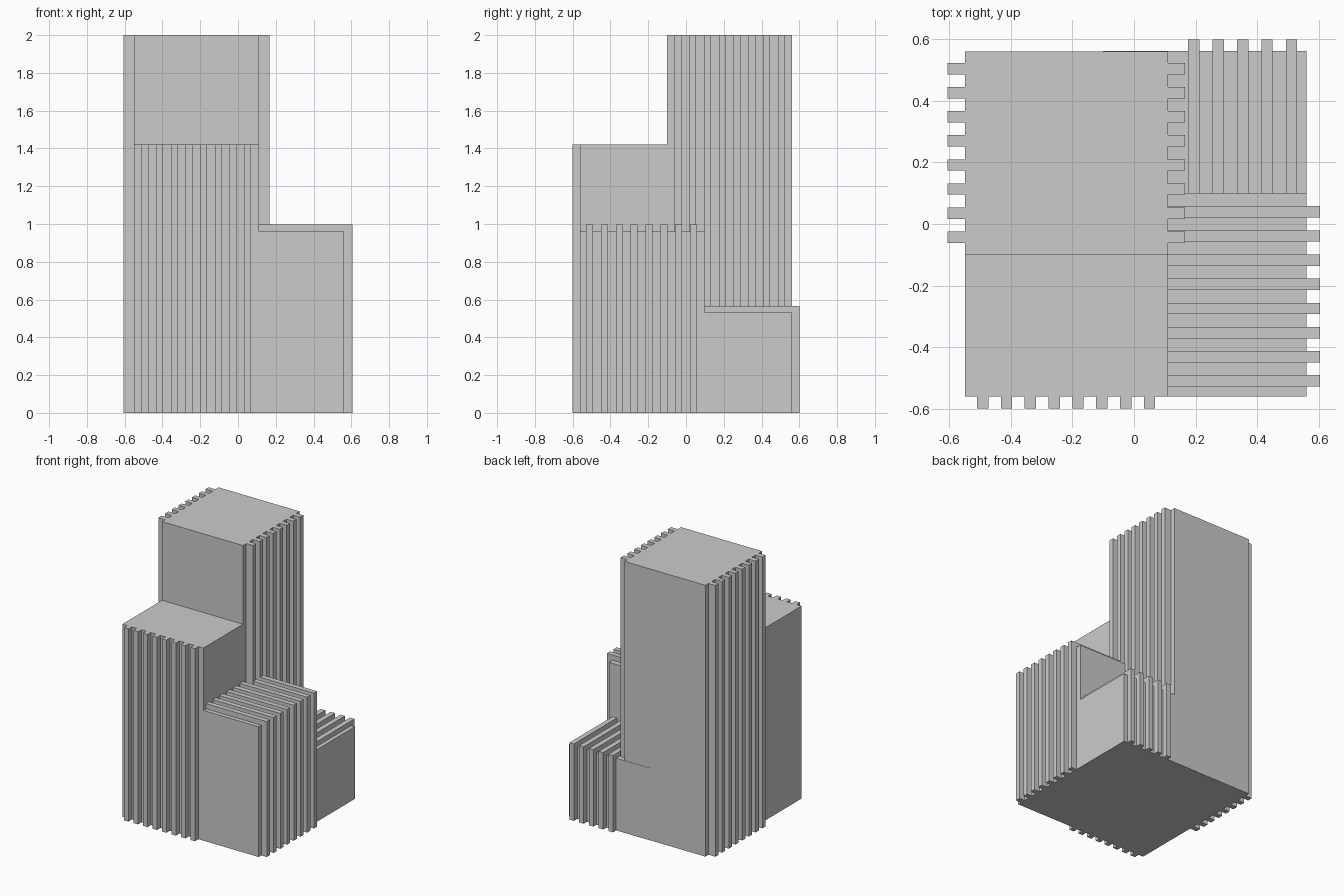
import bpy, bmesh
from mathutils import Vector

if "Cube" in bpy.data.objects:
    bpy.data.objects.remove(bpy.data.objects["Cube"])


def boxes(name, items):
    """One object made of boxes given as (x0, x1, y0, y1, z0, z1)."""
    bm = bmesh.new()
    for x0, x1, y0, y1, z0, z1 in items:
        verts = bmesh.ops.create_cube(bm, size=1)["verts"]
        lo, hi = Vector((x0, y0, z0)), Vector((x1, y1, z1))
        for v in verts:
            v.co = Vector(lo[i] + (v.co[i] + 0.5) * (hi[i] - lo[i]) for i in range(3))
    me = bpy.data.meshes.new(name)
    bm.to_mesh(me)
    bm.free()
    ob = bpy.data.objects.new(name, me)
    bpy.context.collection.objects.link(ob)
    return ob


def ribs(first, count, pitch=0.0783, width=0.037):
    """Start and end of each evenly spaced rib."""
    return [(first + i * pitch - width / 2, first + i * pitch + width / 2)
            for i in range(count)]


# Four square-plan volumes stepping down around the centre
boxes("tall_tower", [(-0.55, 0.11, -0.10, 0.56, 0, 2.0)])
boxes("front_tower", [(-0.55, 0.11, -0.56, -0.10, 0, 1.42)])
boxes("right_block", [(0.11, 0.56, -0.56, 0.10, 0, 0.96)])
boxes("back_block", [(-0.10, 0.56, 0.10, 0.562, 0, 0.532)])

# Vertical fins on both sides of the tall tower
tower = ribs(-0.043, 8)
boxes("tower_left_fins", [(-0.606, -0.55, a, b, 0, 2.0) for a, b in tower])
boxes("tower_right_fins", [(0.11, 0.166, a, b, 0, 2.0) for a, b in tower])

# Vertical fins on the front tower
boxes("front_fins", [(a, b, -0.60, -0.56, 0, 1.42) for a, b in ribs(-0.492, 8, 0.0775)])

# Fins that wrap over the roof and down the side of the right block
wrap = ribs(-0.51, 8, 0.0785)
boxes("right_side_fins", [(0.56, 0.605, a, b, 0, 0.998) for a, b in wrap])
boxes("right_roof_fins", [(0.11, 0.56, a, b, 0.96, 0.998) for a, b in wrap])

# Fins that wrap over the roof and down the back of the back block
wrap = ribs(0.194, 5, 0.0795)
boxes("back_side_fins", [(a, b, 0.562, 0.60, 0, 0.567) for a, b in wrap])
boxes("back_roof_fins", [(a, b, 0.10, 0.562, 0.532, 0.567) for a, b in wrap])
